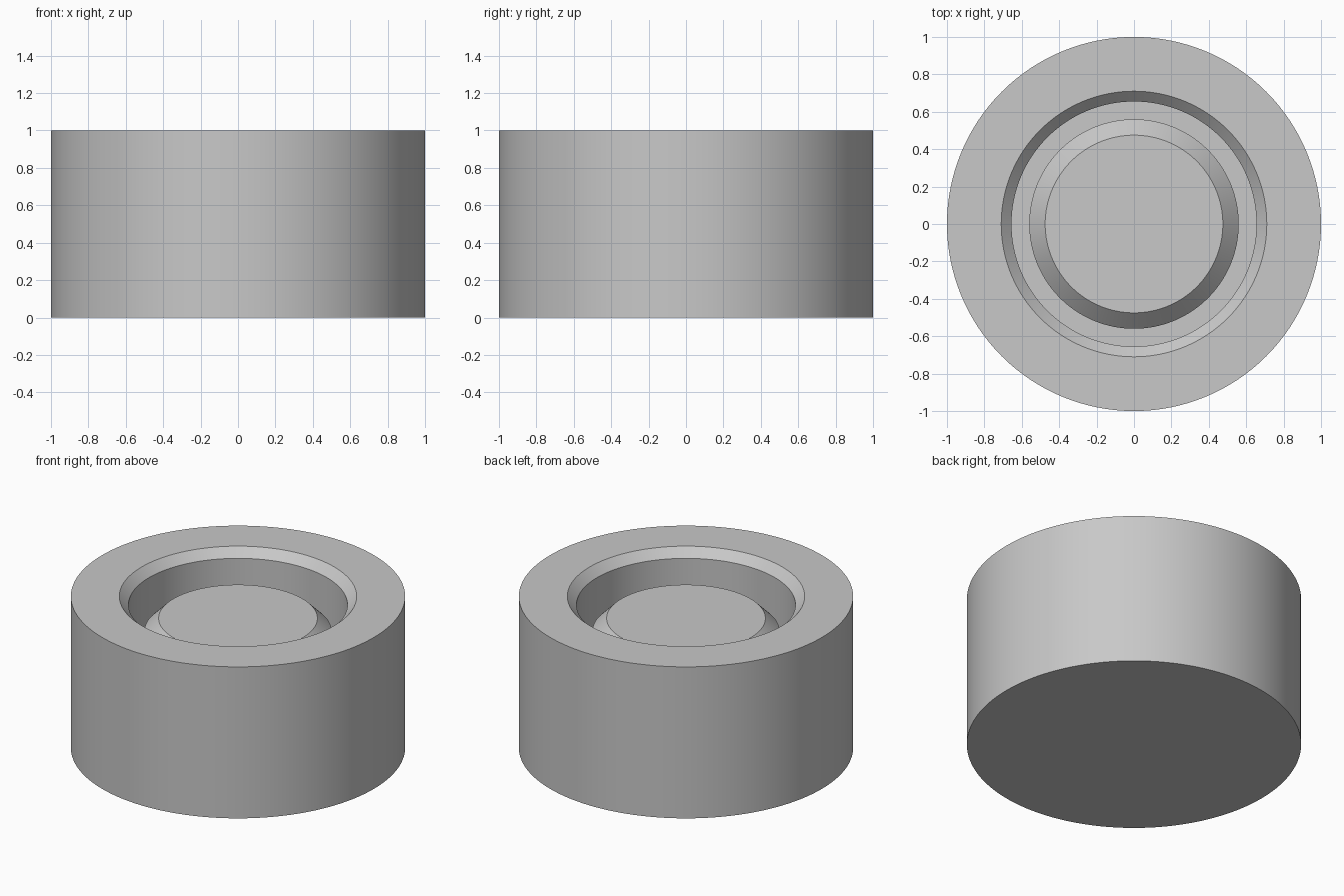
import bpy
import bmesh
import math

SEGMENTS = 128

cube = bpy.data.objects.get("Cube")
if cube:
    bpy.data.objects.remove(cube, do_unlink=True)

grey = bpy.data.materials.new("plain grey")
grey.use_nodes = True
colour = (0.58, 0.58, 0.58, 1)
grey.diffuse_color = colour
grey.node_tree.nodes["Principled BSDF"].inputs["Base Color"].default_value = colour


def turned_part(name, profile):
    """Spin a (radius, height) profile about z, capping both open ends."""
    bm = bmesh.new()
    rings = []
    for radius, height in profile:
        rings.append([
            bm.verts.new((radius * math.cos(math.tau * i / SEGMENTS),
                          radius * math.sin(math.tau * i / SEGMENTS), height))
            for i in range(SEGMENTS)])
    for low, high in zip(rings, rings[1:]):
        for i in range(SEGMENTS):
            j = (i + 1) % SEGMENTS
            bm.faces.new((low[i], low[j], high[j], high[i]))
    bm.faces.new(rings[0][::-1])
    bm.faces.new(rings[-1])
    bmesh.ops.recalc_face_normals(bm, faces=bm.faces)
    mesh = bpy.data.meshes.new(name)
    bm.to_mesh(mesh)
    bm.free()
    mesh.materials.append(grey)
    obj = bpy.data.objects.new(name, mesh)
    bpy.context.collection.objects.link(obj)
    bpy.ops.object.select_all(action="DESELECT")
    obj.select_set(True)
    bpy.context.view_layer.objects.active = obj
    bpy.ops.object.shade_smooth_by_angle(angle=math.radians(30))
    return obj


# Round body with a chamfered bore, a deep ring groove and a chamfered centre plug
turned_part("round_body_with_plug", [
    (1.0, 0.0),      # base edge
    (1.0, 1.0),      # outer rim
    (0.71, 1.0),     # bore chamfer
    (0.655, 0.945),
    (0.655, 0.5),    # groove floor
    (0.56, 0.5),
    (0.56, 0.77),    # plug chamfer
    (0.475, 0.855),  # plug top
])
